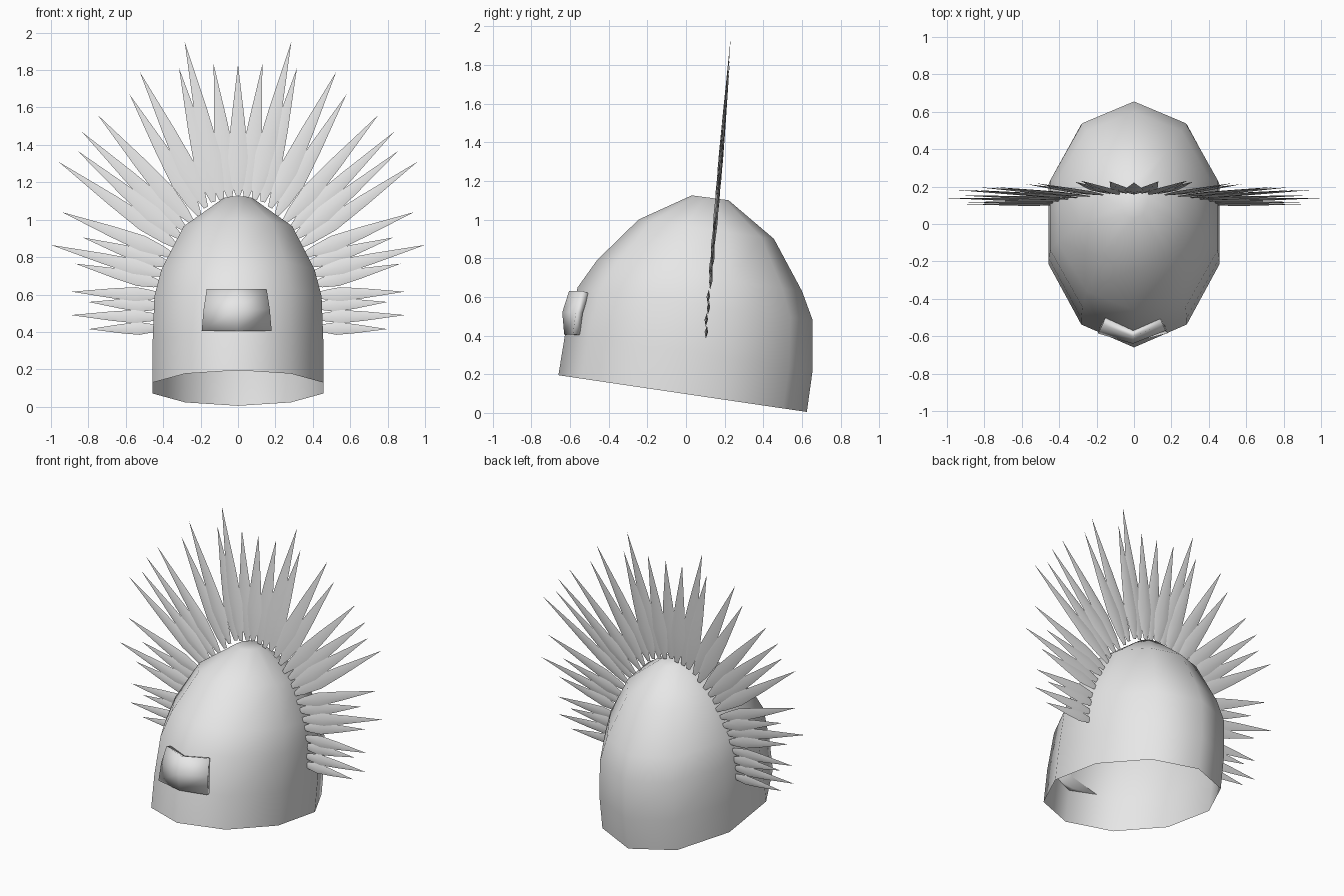
import bpy, bmesh, math
from mathutils import Vector

cube = bpy.data.objects.get("Cube")
if cube:
    bpy.data.objects.remove(cube, do_unlink=True)

grey = bpy.data.materials.new("plain_grey")
grey.use_nodes = True
grey.diffuse_color = (0.8, 0.8, 0.8, 1)
grey.node_tree.nodes["Principled BSDF"].inputs["Base Color"].default_value = (0.8, 0.8, 0.8, 1)


def finish(bm, name, angle):
    mesh = bpy.data.meshes.new(name)
    bm.to_mesh(mesh)
    bm.free()
    mesh.materials.append(grey)
    mesh.shade_smooth()
    mesh.set_sharp_from_angle(angle=math.radians(angle))
    obj = bpy.data.objects.new(name, mesh)
    bpy.context.collection.objects.link(obj)
    return obj


def bridge(bm, a, b):
    n = len(a)
    for i in range(n):
        j = (i + 1) % n
        bm.faces.new((a[i], a[j], b[j], b[i]))


# Helmet shell: tilted ten-sided rings, open at the rim
# each ring: front (y, z), back (y, z), half width
RINGS = [
    ((-0.66, 0.195), (0.625, 0.005), 0.48),
    ((-0.625, 0.41), (0.655, 0.22), 0.48),
    ((-0.56, 0.65), (0.655, 0.48), 0.47),
    ((-0.46, 0.79), (0.60, 0.63), 0.43),
    ((-0.245, 1.0), (0.455, 0.90), 0.305),
    ((0.03, 1.125), (0.22, 1.10), 0.08),
]
SIDES = 10
bm = bmesh.new()
last = None
for front, back, width in RINGS:
    front, back = Vector(front), Vector(back)
    mid, half = (front + back) / 2, (front - back) / 2
    ring = []
    for i in range(SIDES):
        a = math.tau * i / SIDES
        p = mid + half * math.cos(a)
        ring.append(bm.verts.new((width * math.sin(a), p.x, p.y)))
    if last:
        bridge(bm, last, ring)
    last = ring
bm.faces.new(last)
finish(bm, "helmet_shell", 70)

# Brow plate: bent panel on the front
# each row: height, half width, centre y, side y
ROWS = [
    (0.405, 0.187, -0.63, -0.585),
    (0.52, 0.177, -0.64, -0.57),
    (0.63, 0.16, -0.605, -0.535),
]
bm = bmesh.new()
last = None
for z, w, yc, ys in ROWS:
    row = [bm.verts.new(p) for p in ((-w - 0.007, ys, z), (-0.005, yc, z), (w - 0.007, ys, z))]
    if last:
        for i in range(2):
            bm.faces.new((last[i], last[i + 1], row[i + 1], row[i]))
    last = row
plate = finish(bm, "brow_plate", 40)
solid = plate.modifiers.new("thickness", "SOLIDIFY")
solid.thickness = 0.038
solid.offset = -1

# Crest: flat pointed blades fanned along an arch
ARCH = [(0, 1.13), (0.15, 1.09), (0.27, 0.95), (0.35, 0.8), (0.41, 0.62), (0.42, 0.42)]
TIPS = [
    (0, 1.83), (0.13, 1.83), (0.285, 1.95), (0.315, 1.81), (0.525, 1.79), (0.58, 1.67),
    (0.75, 1.56), (0.835, 1.47), (0.86, 1.37), (0.96, 1.31), (0.94, 1.04), (0.83, 0.905),
    (1, 0.865), (0.87, 0.765), (0.89, 0.615), (0.8, 0.56), (0.895, 0.49), (0.8, 0.415),
]
# blade outline: fraction of length, fraction of width
OUTLINE = [(0, 0.25), (0.1, 0.65), (0.28, 1), (0.55, 0.7)]


def arch_point(t):
    s = t * (len(ARCH) - 1)
    i = min(int(s), len(ARCH) - 2)
    return Vector(ARCH[i]).lerp(Vector(ARCH[i + 1]), s - i)


def crest_y(z):
    return 0.10 + (z - 0.39) * 0.0865


def blade(bm, base, tip, width, shift):
    direction = (tip - base).normalized()
    side = Vector((-direction.y, direction.x))

    def vert(p, dy):
        return bm.verts.new((p.x, crest_y(p.y) + dy + shift, p.y))

    last = None
    for f, w in OUTLINE:
        p, s = base.lerp(tip, f), side * width * w
        d = 0.009 * w
        ring = [vert(p + s, 0), vert(p, -d), vert(p - s, 0), vert(p, d)]
        if last:
            bridge(bm, last, ring)
        else:
            bm.faces.new(ring[::-1])
        last = ring
    point = vert(tip, 0)
    for i in range(4):
        bm.faces.new((last[i], last[(i + 1) % 4], point))


bm = bmesh.new()
count = len(TIPS) - 1
for k, tip in enumerate(TIPS):
    t = k / count
    base, tip = arch_point(t), Vector(tip)
    width = 0.054 - 0.02 * t
    shift = 0.003 if k % 2 else -0.003
    for sign in ((1, -1) if k else (1,)):
        blade(bm, Vector((base.x * sign, base.y)), Vector((tip.x * sign, tip.y)), width, shift)
bmesh.ops.recalc_face_normals(bm, faces=bm.faces[:])
finish(bm, "crest_blades", 60)
